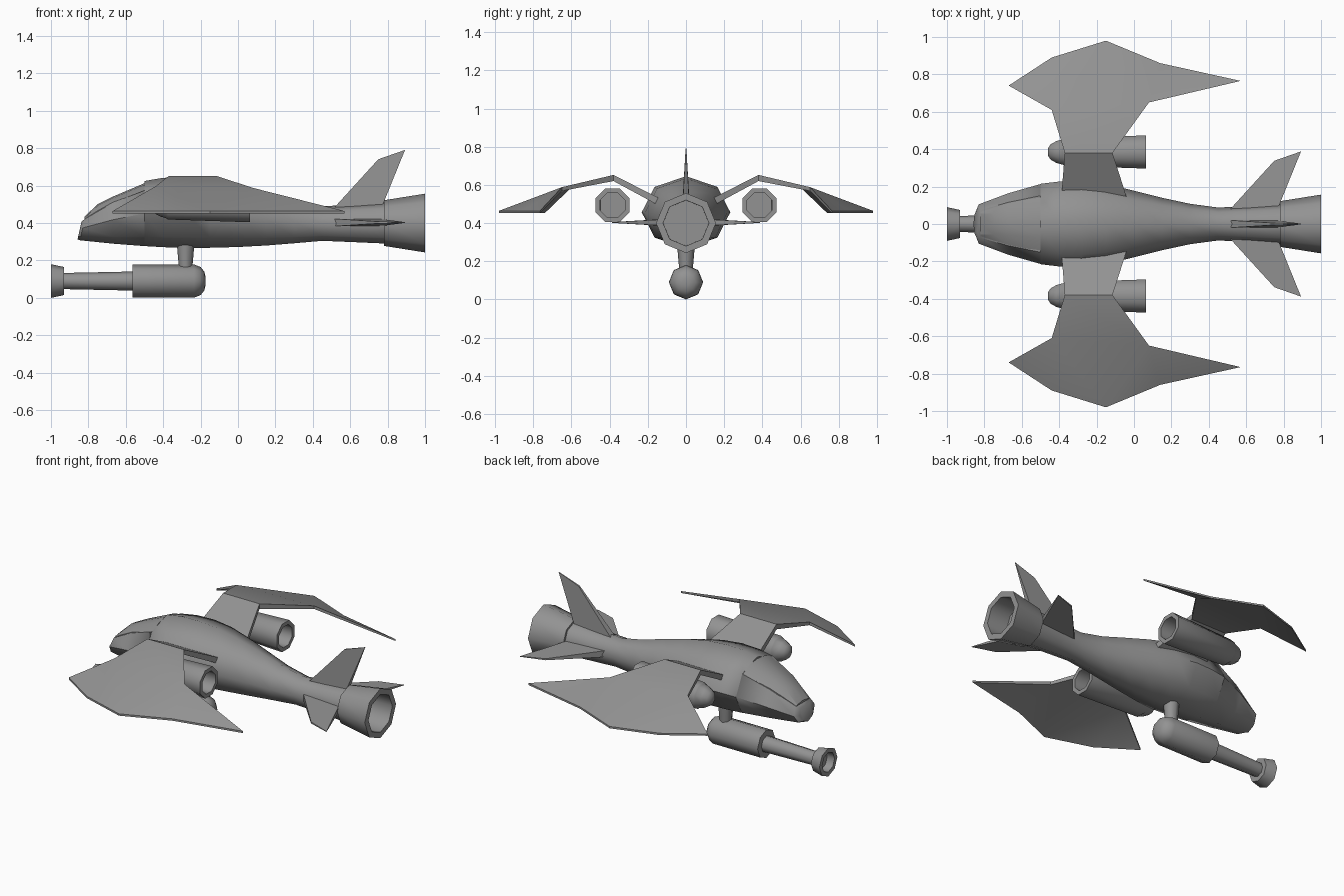
import bpy, bmesh, math
from mathutils import Vector

if "Cube" in bpy.data.objects:
    bpy.data.objects.remove(bpy.data.objects["Cube"])

grey = bpy.data.materials.new("dark_grey")
grey.diffuse_color = (0.29, 0.29, 0.29, 1)
grey.use_nodes = True
grey.node_tree.nodes["Principled BSDF"].inputs["Base Color"].default_value = grey.diffuse_color


def finish(name, bm, mirror=False, angle=50):
    bmesh.ops.recalc_face_normals(bm, faces=bm.faces)
    me = bpy.data.meshes.new(name)
    bm.to_mesh(me)
    bm.free()
    me.materials.append(grey)
    ob = bpy.data.objects.new(name, me)
    bpy.context.collection.objects.link(ob)
    bpy.ops.object.select_all(action='DESELECT')
    ob.select_set(True)
    bpy.context.view_layer.objects.active = ob
    bpy.ops.object.shade_smooth_by_angle(angle=math.radians(angle))
    if mirror:
        m = ob.modifiers.new("mirror", 'MIRROR')
        m.use_axis = (False, True, False)
    return ob


def loft(name, rings, mirror=False, angle=50):
    """Skin closed rings of equal point count and cap both ends."""
    bm = bmesh.new()
    vs = [[bm.verts.new(p) for p in r] for r in rings]
    n = len(vs[0])
    for a, b in zip(vs, vs[1:]):
        for i in range(n):
            bm.faces.new((a[i], a[(i + 1) % n], b[(i + 1) % n], b[i]))
    bm.faces.new(vs[0])
    bm.faces.new(vs[-1])
    return finish(name, bm, mirror, angle)


def tube(name, profile, cy, cz, phase=0.0, mirror=False):
    """Eight-sided turned part along x from (x, radius) pairs."""
    rings = []
    for x, r in profile:
        rings.append([(x, cy + r * math.cos(phase + k * math.pi / 4),
                       cz + r * math.sin(phase + k * math.pi / 4)) for k in range(8)])
    return loft(name, rings, mirror)


def hull_ring(x, zb, zt, ry, flat=False):
    """Octagonal hull section; flat ones stop at the canopy sill."""
    zc, h = (zb + zt) / 2, (zt - zb) / 2
    pts = []
    for k in range(8):
        a = k * math.pi / 4
        z = zc + h * math.sin(a)
        if flat and k == 2:
            z = zc + h * math.sin(math.pi / 4)
        shear = 0.22 * (z - zb) if x < -0.8 else 0
        pts.append((x + shear, ry * math.cos(a), z))
    return pts


# Fuselage: blunt nose, open cockpit sill, narrow tail
hull = [(-0.858, 0.312, 0.425, 0.065, True), (-0.845, 0.308, 0.44, 0.105, True),
        (-0.67, 0.29, 0.545, 0.165, True), (-0.501, 0.277, 0.625, 0.213, True),
        (-0.5, 0.277, 0.625, 0.215), (-0.4, 0.271, 0.642, 0.227), (-0.28, 0.268, 0.645, 0.232),
        (-0.15, 0.268, 0.635, 0.215), (0, 0.272, 0.605, 0.178), (0.15, 0.28, 0.565, 0.14),
        (0.3, 0.292, 0.52, 0.108), (0.45, 0.305, 0.49, 0.088), (0.62, 0.298, 0.498, 0.096),
        (0.8, 0.29, 0.51, 0.108)]
loft("fuselage", [hull_ring(*h) for h in hull])


# Canopy: faceted, set just inside the sill
def canopy_ring(x, ys, zs, yt, zt):
    return [(x, ys, zs - 0.03), (x, ys, zs), (x, yt, zt), (x, 0, zt + 0.008),
            (x, -yt, zt), (x, -ys, zs), (x, -ys, zs - 0.03)]


loft("canopy", [canopy_ring(-0.82, 0.066, 0.423, 0.055, 0.427),
                canopy_ring(-0.75, 0.088, 0.466, 0.055, 0.493),
                canopy_ring(-0.67, 0.112, 0.511, 0.06, 0.533),
                canopy_ring(-0.5, 0.146, 0.572, 0.075, 0.605)], angle=20)

# Main nozzle with a hollow end
tube("tail_nozzle", [(0.78, 0.09), (0.78, 0.122), (1.0, 0.157), (1.0, 0.12), (0.86, 0.119)],
     0, 0.4)

# Wing engines with domed nose and hollow exhaust
tube("wing_engine", [(-0.46, 0.022), (-0.445, 0.045), (-0.415, 0.063), (-0.38, 0.074),
                     (-0.375, 0.08), (0.065, 0.096), (0.065, 0.07), (-0.04, 0.0695)],
     0.385, 0.493, math.pi / 8, True)

# Wings: raised inner panel, drooping swept outer panel; points are x, y, z, thickness
wp = [(-0.39, 0.13, 0.525, 0.04), (-0.035, 0.13, 0.525, 0.04),
      (-0.37, 0.38, 0.652, 0.032), (-0.115, 0.38, 0.652, 0.032),
      (-0.44, 0.61, 0.597, 0.02), (0.08, 0.65, 0.588, 0.02),
      (-0.67, 0.74, 0.464, 0.012), (-0.44, 0.89, 0.464, 0.012), (-0.15, 0.98, 0.464, 0.012),
      (0.14, 0.86, 0.464, 0.012), (0.57, 0.765, 0.464, 0.012)]
wf = [(0, 1, 3, 2), (2, 3, 5, 4), (4, 7, 6), (4, 5, 8), (4, 8, 7), (5, 9, 8), (5, 10, 9)]
bm = bmesh.new()
top = [bm.verts.new(p[:3]) for p in wp]
low = [bm.verts.new((p[0], p[1], p[2] - p[3])) for p in wp]
for f in wf:
    bm.faces.new([top[i] for i in f])
    bm.faces.new([low[i] for i in reversed(f)])
rim = [0, 1, 3, 5, 10, 9, 8, 7, 6, 4, 2]
for a, b in zip(rim, rim[1:] + rim[:1]):
    bm.faces.new((top[a], top[b], low[b], low[a]))
finish("wing", bm, True, 25)

# Three tail fins: up, left and right
outline = [(0.515, 0.08, 0.02), (0.75, 0.338, 0.005), (0.893, 0.388, 0.002), (0.77, 0.085, 0.018)]
for name, ang in (("fin_left", 0), ("fin_top", 90), ("fin_right", 180)):
    c, s = math.cos(math.radians(ang)), math.sin(math.radians(ang))
    sides = [[(x, r * c - t * k * s, 0.403 + r * s + t * k * c) for x, r, t in outline]
             for k in (-1, 1)]
    loft(name, sides, angle=20)

# Belly gun: body with rounded back, barrel, hollow muzzle
tube("gun_body", [(-0.565, 0.045), (-0.565, 0.089), (-0.235, 0.089), (-0.2, 0.075),
                  (-0.18, 0.05), (-0.173, 0.02)], 0, 0.09)
tube("gun_barrel", [(-0.94, 0.043), (-0.56, 0.051)], 0, 0.09)
tube("gun_muzzle", [(-0.93, 0.04), (-0.93, 0.075), (-1.0, 0.09), (-1.0, 0.062),
                    (-0.95, 0.06)], 0, 0.09)

# Gun post
bm = bmesh.new()
bmesh.ops.create_cone(bm, cap_ends=True, segments=8, radius1=0.034, radius2=0.048, depth=0.16)
bmesh.ops.translate(bm, verts=bm.verts, vec=Vector((-0.28, 0, 0.22)))
finish("gun_post", bm)
